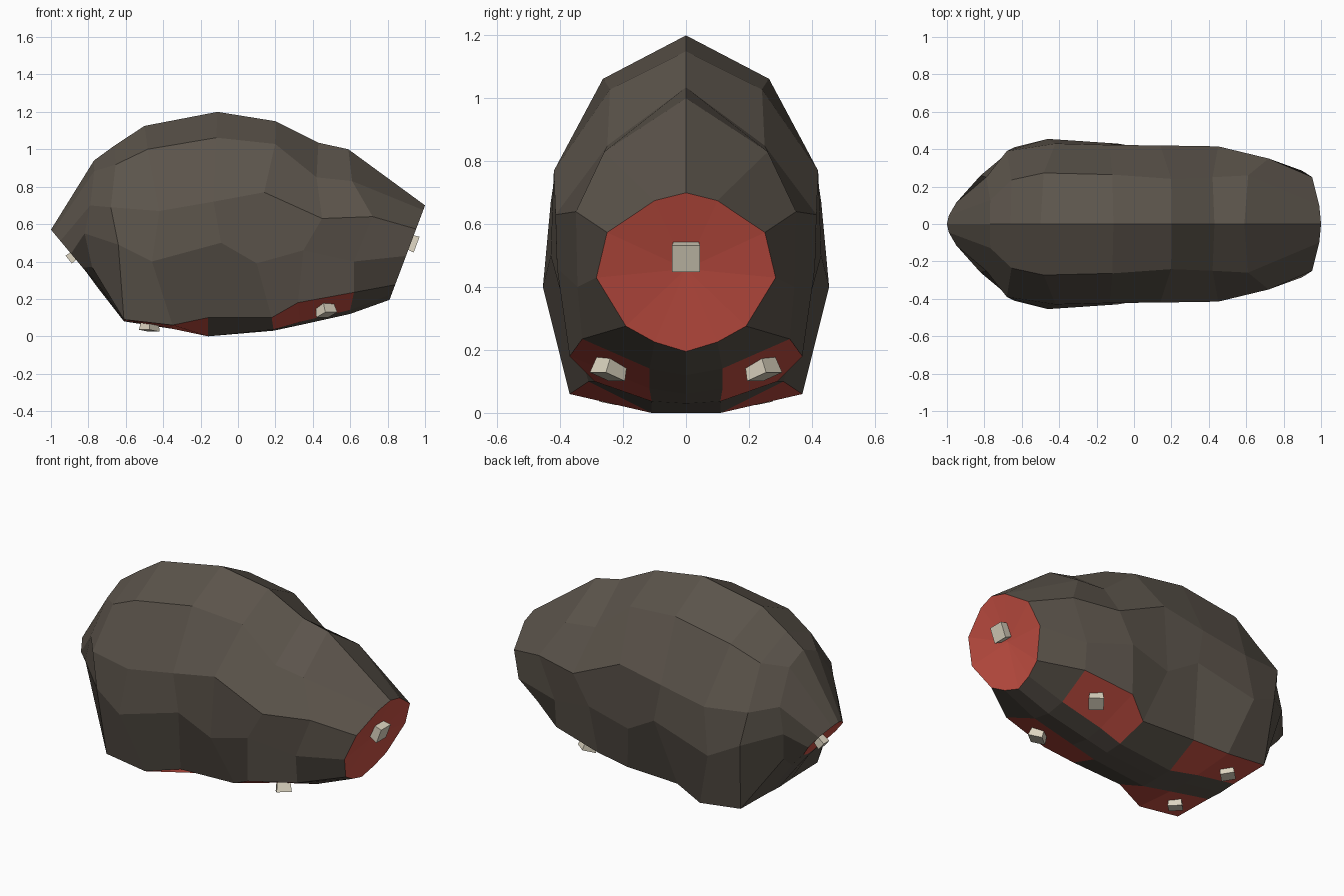
import bpy, bmesh
from math import pi
from mathutils import Vector, Quaternion

if "Cube" in bpy.data.objects:
    bpy.data.objects.remove(bpy.data.objects["Cube"])


def material(name, rgb):
    m = bpy.data.materials.new(name)
    m.diffuse_color = (*rgb, 1)
    m.use_nodes = True
    m.node_tree.nodes["Principled BSDF"].inputs["Base Color"].default_value = m.diffuse_color
    return m


HIDE = material("hide", (0.105, 0.088, 0.07))
FLESH = material("flesh", (0.6, 0.085, 0.06))
BONE = material("bone", (0.72, 0.66, 0.53))

# Half cross-sections, top to bottom: (share of width, share of height)
TORSO = [(0, 1), (.6, .885), (.96, .6), (1, .37), (.9, .05), (.25, 0), (0, 0)]
ROUND = [(0, 1), (.35, .95), (.88, .75), (1, .465), (.67, .16), (.35, .06), (0, 0)]

# Stations, tail to neck: top x, top z, bottom x, bottom z, half width, roundness
STATIONS = [
    (-1.0, .57, -.80, .33, .13, 1),
    (-.77, .94, -.75, .26, .27, .5),
    (-.66, 1.02, -.61, .08, .41, .1),
    (-.50, 1.125, -.35, .04, .455, 0),
    (-.11, 1.2, -.16, 0, .44, 0),
    (.20, 1.15, .19, .03, .42, .1),
    (.43, 1.035, .33, .06, .415, .3),
    (.59, 1.0, .60, .12, .40, .4),
    (1.0, .70, .81, .195, .285, 1),
]

# Muscle shape: points moved off the plain loft, (station, row): position
RUMP = {(1, 2): (-.79, -.25, .70), (1, 3): (-.82, -.26, .55),
        (1, 4): (-.78, -.20, .37), (2, 2): (-.68, -.39, .69),
        (2, 3): (-.64, -.41, .49), (2, 4): (-.61, -.36, .09)}
HIP = {(3, 2): (-.42, -.43, .67), (3, 3): (-.46, -.455, .40),
       (3, 4): (-.35, -.37, .06), (4, 3): (-.09, -.43, .50),
       (4, 4): (-.16, -.31, .10)}
SHOULDER = {(5, 2): (.14, -.42, .77), (5, 3): (.10, -.40, .39),
            (5, 4): (.18, -.29, .10), (6, 1): (.42, -.25, .85),
            (6, 2): (.45, -.415, .63), (6, 3): (.35, -.41, .46),
            (6, 4): (.32, -.37, .18), (7, 1): (.61, -.26, .83),
            (7, 2): (.72, -.35, .64), (7, 3): (.62, -.345, .40),
            (7, 4): (.62, -.33, .235)}


def ring(tx, tz, bx, bz, w, r):
    pts = []
    for (ya, ha), (yb, hb) in zip(TORSO, ROUND):
        y, h = ya + (yb - ya) * r, ha + (hb - ha) * r
        pts.append(Vector((bx + (tx - bx) * h, -w * y, bz + (tz - bz) * h)))
    return pts


rings = [ring(*s) for s in STATIONS]
for (i, j), p in {**RUMP, **HIP, **SHOULDER}.items():
    rings[i][j] = Vector(p)


def half_shell(name, polys, mat):
    """Weld polygons of one half, face them outwards and mirror across y."""
    bm = bmesh.new()
    for p in polys:
        bm.faces.new([bm.verts.new(v) for v in p])
    bmesh.ops.remove_doubles(bm, verts=bm.verts[:], dist=1e-4)
    bm.normal_update()
    for f in bm.faces:
        if f.normal.dot(f.calc_center_median() - Vector((0, 0, .5))) < 0:
            f.normal_flip()
    me = bpy.data.meshes.new(name)
    bm.to_mesh(me)
    bm.free()
    me.materials.append(mat)
    ob = bpy.data.objects.new(name, me)
    bpy.context.collection.objects.link(ob)
    mir = ob.modifiers.new("mirror", 'MIRROR')
    mir.use_axis = (False, True, False)


def cell(i, j):
    return [rings[i][j], rings[i + 1][j], rings[i + 1][j + 1], rings[i][j + 1]]


def cut_face(r, dent):
    c = (r[0] + r[-1]) / 2 + Vector(dent)
    return [[a, b, c] for a, b in zip(r, r[1:])]


# Body hide, with the limb openings left out
openings = {"hind_stump": [(2, 4), (3, 4)], "fore_stump": [(5, 4), (6, 4)]}
cut = sum(openings.values(), [])
half_shell("body", [cell(i, j) for i in range(8) for j in range(6)
                    if (i, j) not in cut], HIDE)

# Red cut faces of limbs, neck and tail
for name, cells in openings.items():
    half_shell(name, [cell(*c) for c in cells], FLESH)
half_shell("neck_cut", cut_face(rings[-1], (-.02, 0, .01)), FLESH)
half_shell("tail_cut", cut_face(rings[0], (.02, 0, .01)), FLESH)


# Short tapered, squarish bone stubs
def bone(name, end, axis, radius, length=.08):
    axis = Vector(axis).normalized()
    turn = axis.to_track_quat('Z', 'Y') @ Quaternion((0, 0, 1), pi / 4)
    bpy.ops.mesh.primitive_cone_add(
        vertices=4, radius1=radius * .8, radius2=radius, depth=length,
        location=Vector(end) - axis * length / 2, rotation=turn.to_euler())
    ob = bpy.context.object
    ob.name = name
    ob.data.materials.append(BONE)


bone("neck_bone", (.955, 0, .49), (.935, 0, -.355), .064)
bone("tail_bone", (-.905, 0, .41), (-.77, 0, -.64), .038)
for side, s in (("front", -1), ("back", 1)):
    bone("fore_bone_" + side, (.475, .25 * s, .115), (.2, .25 * s, -.9), .058)
    bone("hind_bone_" + side, (-.475, .22 * s, .03), (-.1, .1 * s, -1), .055)
